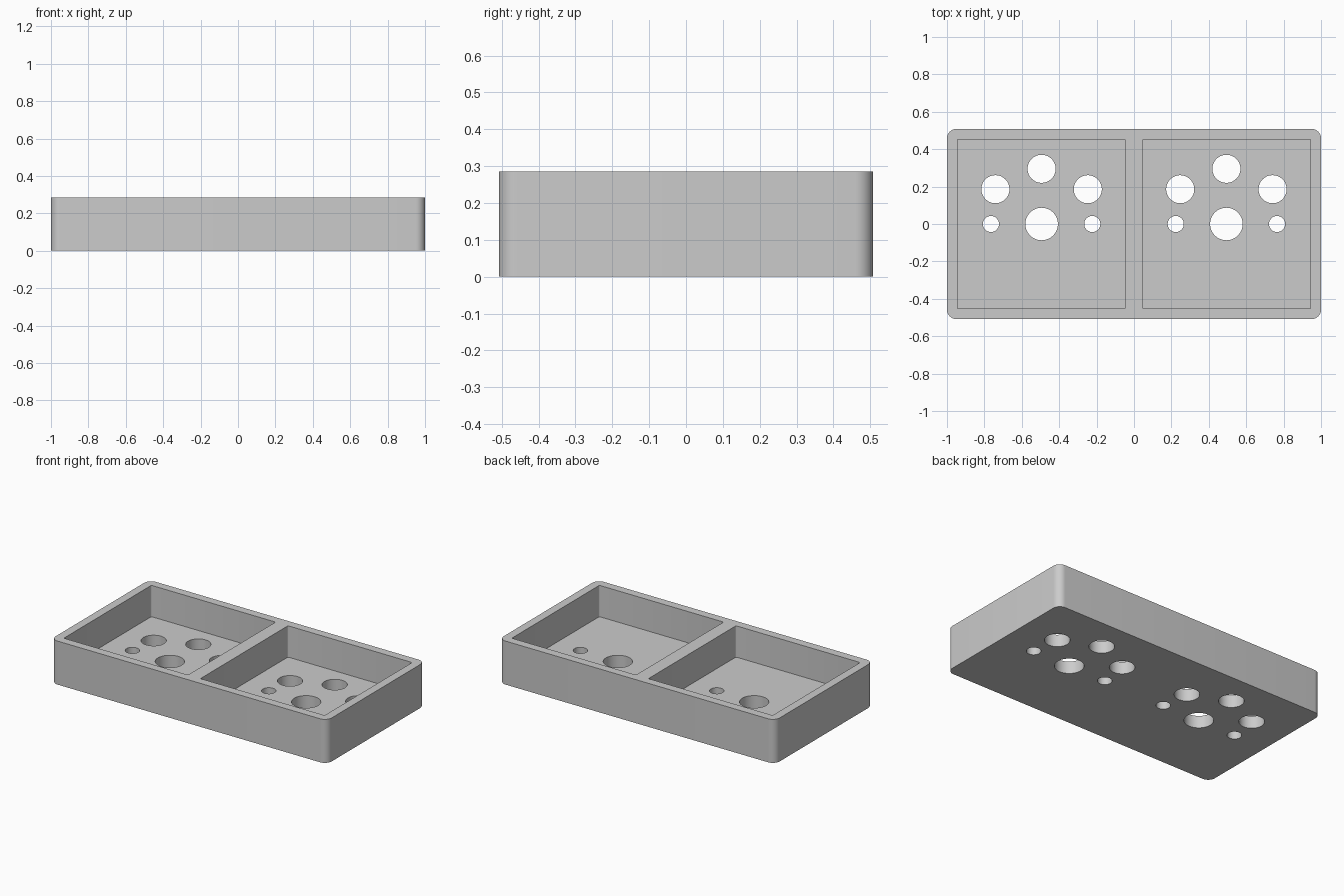
import bpy, bmesh
from math import sin, cos, pi, radians

cube = bpy.data.objects.get("Cube")
if cube:
    bpy.data.objects.remove(cube, do_unlink=True)

HEIGHT, FLOOR = 0.285, 0.08

grey = bpy.data.materials.new("plain_grey")
grey.use_nodes = True
colour = (0.6, 0.6, 0.6, 1)
grey.diffuse_color = colour
grey.node_tree.nodes["Principled BSDF"].inputs["Base Color"].default_value = colour


def rounded_rect(cx, cy, hx, hy, r, steps):
    """Counter-clockwise outline of a rectangle with rounded corners."""
    pts = []
    for i, (sx, sy) in enumerate([(1, 1), (-1, 1), (-1, -1), (1, -1)]):
        for k in range(steps + 1):
            a = (i + k / steps) * pi / 2
            pts.append((cx + sx * (hx - r) + r * cos(a),
                        cy + sy * (hy - r) + r * sin(a)))
    return pts


def circle(cx, cy, r, sides=48):
    return [(cx + r * cos(2 * pi * k / sides), cy + r * sin(2 * pi * k / sides))
            for k in range(sides)]


def prisms(name, outlines, z0, z1):
    """One object holding an upright prism for each outline."""
    bm = bmesh.new()
    for pts in outlines:
        low = [bm.verts.new((x, y, z0)) for x, y in pts]
        high = [bm.verts.new((x, y, z1)) for x, y in pts]
        bm.faces.new(low[::-1])
        bm.faces.new(high)
        for i in range(len(pts)):
            j = (i + 1) % len(pts)
            bm.faces.new((low[i], low[j], high[j], high[i]))
    mesh = bpy.data.meshes.new(name)
    bm.to_mesh(mesh)
    bm.free()
    mesh.materials.append(grey)
    ob = bpy.data.objects.new(name, mesh)
    bpy.context.collection.objects.link(ob)
    return ob


def cut(target, cutter):
    """Subtract the cutter and discard it."""
    cutter.hide_render = True
    mod = target.modifiers.new(cutter.name, 'BOOLEAN')
    mod.operation, mod.solver, mod.object = 'DIFFERENCE', 'EXACT', cutter
    bpy.ops.object.modifier_apply(modifier=mod.name)
    bpy.data.objects.remove(cutter, do_unlink=True)


# Outer block with rounded upright corners
tray = prisms("tray", [rounded_rect(0, 0, 1, 0.508, 0.05, 10)], 0, HEIGHT)
bpy.context.view_layer.objects.active = tray
tray.select_set(True)

# Two open compartments
cut(tray, prisms("compartment_cutter",
                 [rounded_rect(s * 0.495, 0, 0.45, 0.453, 0.008, 3) for s in (-1, 1)],
                 FLOOR, HEIGHT + 0.1))

# Floor holes: offset from compartment centre, y, radius
HOLES = [(0, 0, 0.087), (0, 0.295, 0.075),
         (-0.247, 0.186, 0.075), (0.247, 0.186, 0.075),
         (-0.271, 0, 0.043), (0.271, 0, 0.043)]
cut(tray, prisms("hole_cutter",
                 [circle(s * 0.494 + x, y, r) for s in (-1, 1) for x, y, r in HOLES],
                 -0.1, FLOOR + 0.08))

bpy.ops.object.shade_smooth_by_angle(angle=radians(35))
